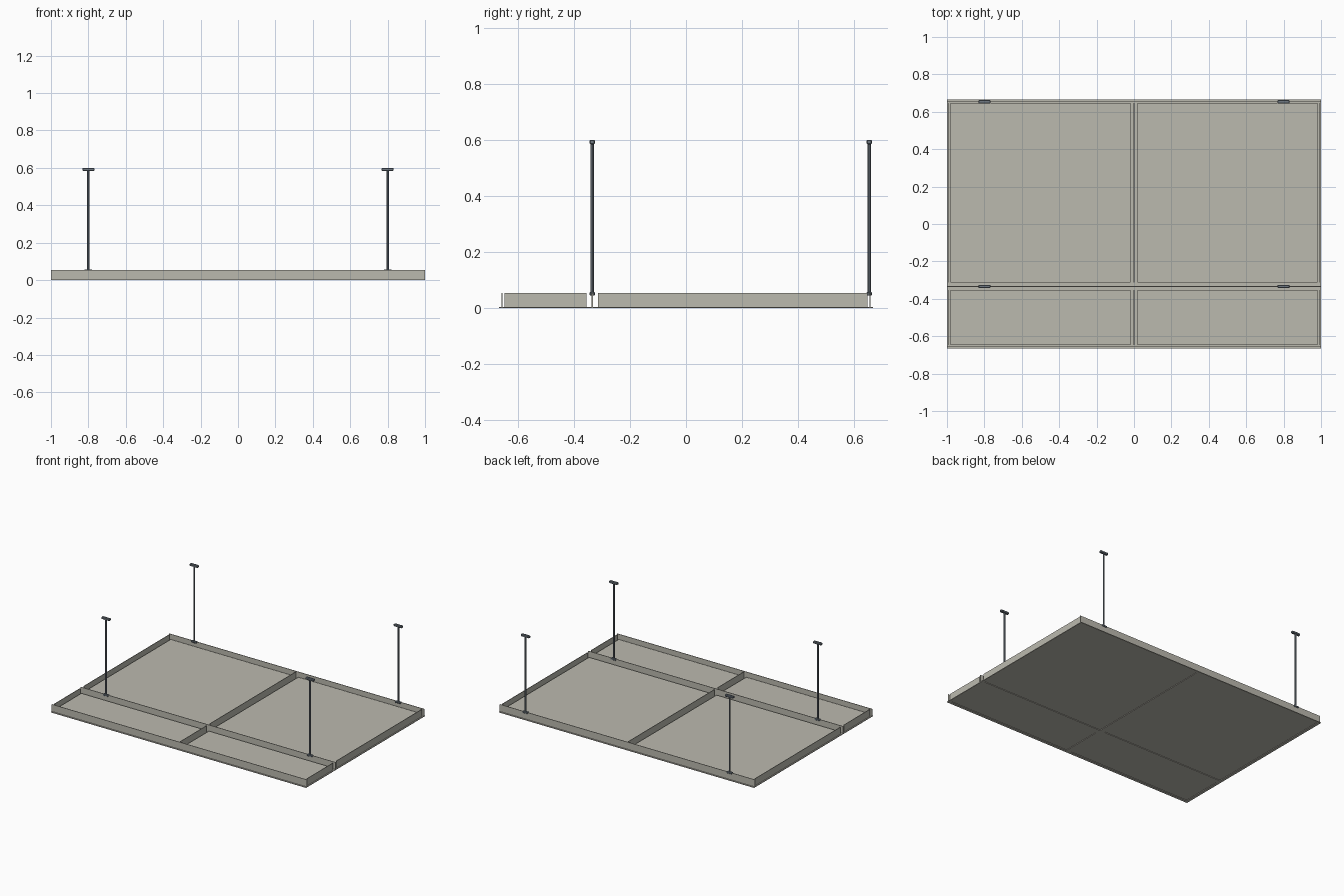
import bpy
import bmesh
from mathutils import Matrix, Vector

cube = bpy.data.objects.get("Cube")
if cube:
    bpy.data.objects.remove(cube, do_unlink=True)


def material(name, rgb):
    m = bpy.data.materials.new(name)
    m.use_nodes = True
    m.diffuse_color = (*rgb, 1)
    m.node_tree.nodes["Principled BSDF"].inputs["Base Color"].default_value = (*rgb, 1)
    return m


GREY = material("warm grey", (0.50, 0.49, 0.43))
STEEL = material("blue steel", (0.16, 0.19, 0.22))


def finish(name, bm, mat):
    bmesh.ops.recalc_face_normals(bm, faces=bm.faces)
    me = bpy.data.meshes.new(name)
    bm.to_mesh(me)
    bm.free()
    me.materials.append(mat)
    ob = bpy.data.objects.new(name, me)
    bpy.context.collection.objects.link(ob)
    return ob


def box(name, lo, hi, mat, bevel=0):
    lo, hi = Vector(lo), Vector(hi)
    bm = bmesh.new()
    bmesh.ops.create_cube(bm, size=1, matrix=Matrix.Translation((lo + hi) / 2)
                          @ Matrix.Diagonal((*(hi - lo), 1)))
    if bevel:
        bmesh.ops.bevel(bm, geom=bm.edges[:], offset=bevel, segments=1, affect='EDGES')
    return finish(name, bm, mat)


HEIGHT, FLANGE, WEB = 0.055, 0.005, 0.002


def tee(name, along, pos, start, end, half):
    """Upside-down T rail extruded along x or y."""
    side = [(half, 0), (half, FLANGE), (WEB, FLANGE), (WEB, HEIGHT)]
    profile = side + [(-a, z) for a, z in reversed(side)]
    bm = bmesh.new()
    place = (lambda a, t, z: (t, pos + a, z)) if along == "x" else (lambda a, t, z: (pos + a, t, z))
    face = bm.faces.new([bm.verts.new(place(a, start, z)) for a, z in profile])
    new = bmesh.ops.extrude_face_region(bm, geom=[face])["geom"]
    step = (end - start, 0, 0) if along == "x" else (0, end - start, 0)
    bmesh.ops.translate(bm, verts=[v for v in new if isinstance(v, bmesh.types.BMVert)], vec=step)
    return finish(name, bm, GREY)


# Main rails across the full width
DEPTH, MID, EDGE, INNER = 0.666, -0.334, 0.01, 0.02
tee("front_rail", "x", -DEPTH + EDGE, -1, 1, EDGE)
tee("middle_rail", "x", MID, -1, 1, INNER)
tee("back_rail", "x", DEPTH - EDGE, -1, 1, EDGE)

# Cross rails and tiles in each row
rows = {"front": (-DEPTH + 2 * EDGE, MID - INNER), "back": (MID + INNER, DEPTH - 2 * EDGE)}
for row, (y0, y1) in rows.items():
    tee(row + "_centre_cross_rail", "y", 0, y0, y1, INNER)
    for side, s in (("left", 1), ("right", -1)):
        tee(f"{row}_{side}_cross_rail", "y", s * (1 - EDGE), y0, y1, EDGE)
        xs = sorted((s * INNER, s * (1 - 2 * EDGE)))
        box(f"{row}_{side}_tile", (xs[0], y0, 0.004), (xs[1], y1, 0.022), GREY)

# Hangers: clip, rod and ceiling bar
for row, y in (("middle", MID), ("back", DEPTH - EDGE - 0.003)):
    for side, x in (("left", 0.8), ("right", -0.8)):
        name = f"{row}_{side}_hanger"
        box(name + "_clip", (x - 0.02, y - 0.009, 0.045), (x + 0.02, y + 0.009, 0.057), STEEL, 0.002)
        box(name + "_bar", (x - 0.032, y - 0.009, 0.584), (x + 0.032, y + 0.009, 0.6), STEEL, 0.003)
        bm = bmesh.new()
        bmesh.ops.create_cone(bm, cap_ends=True, segments=8, radius1=0.0062, radius2=0.0062,
                              depth=0.54, matrix=Matrix.Translation((x, y, 0.32)))
        finish(name + "_rod", bm, STEEL)
